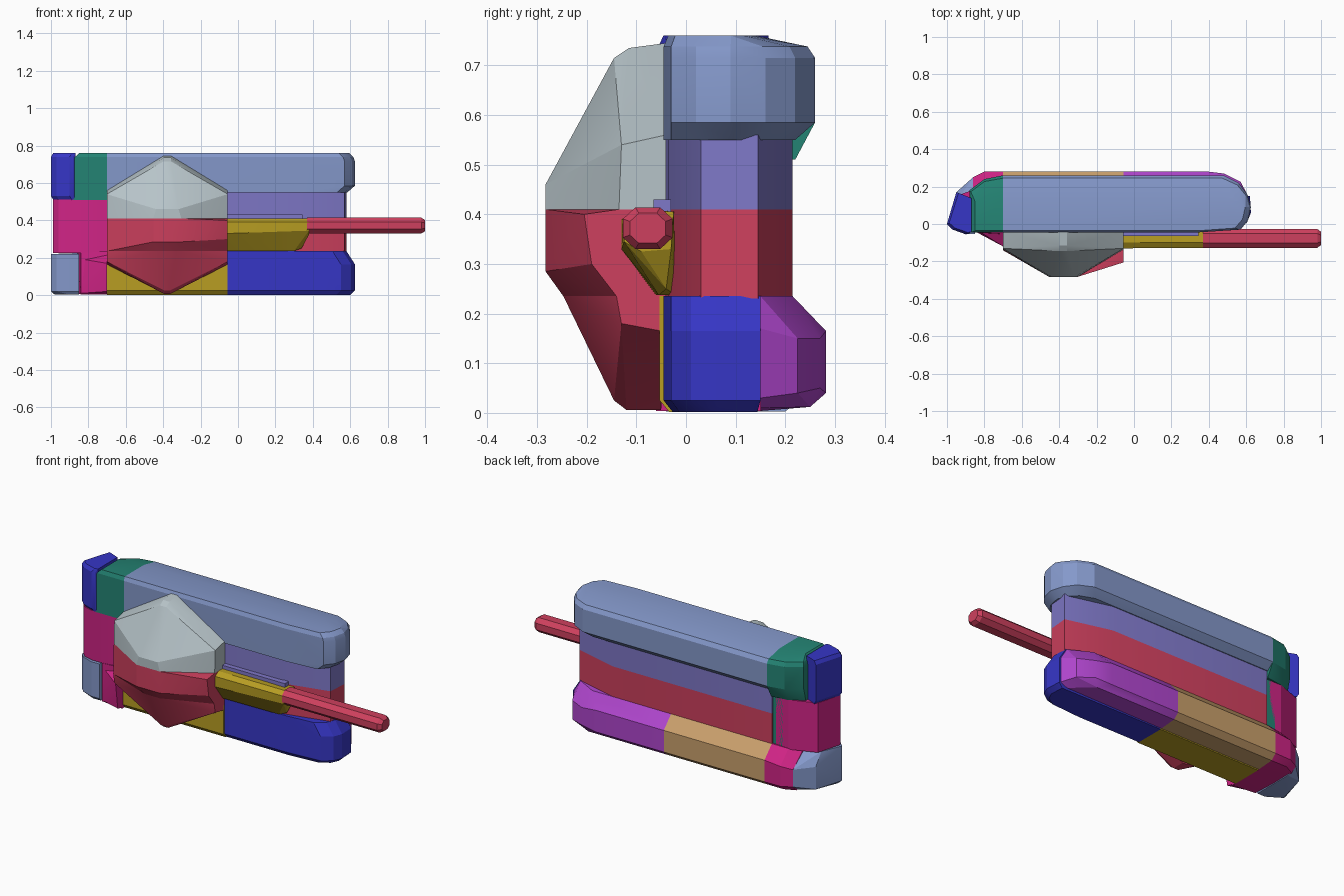
import bpy, bmesh

cube = bpy.data.objects.get("Cube")
if cube:
    bpy.data.objects.remove(cube, do_unlink=True)


def material(name, rgb):
    lin = [(c / 255 / 12.92) if c < 11 else ((c / 255 + 0.055) / 1.055) ** 2.4 for c in rgb]
    m = bpy.data.materials.new(name)
    m.use_nodes = True
    m.diffuse_color = (*lin, 1)
    m.node_tree.nodes["Principled BSDF"].inputs["Base Color"].default_value = (*lin, 1)
    return m


STEEL = material("steel blue", (132, 152, 202))
VIOLET = material("violet", (127, 120, 200))
CRIMSON = material("crimson", (206, 64, 94))
ROYAL = material("royal blue", (54, 54, 198))
GREY = material("pale grey", (182, 195, 200))
YELLOW = material("mustard", (184, 158, 34))
TEAL = material("teal", (36, 132, 116))
MAGENTA = material("magenta", (208, 36, 134))
PURPLE = material("purple", (176, 70, 206))
TAN = material("tan", (202, 160, 108))


def hull(name, mat, points):
    """Convex solid around a few corner points."""
    bm = bmesh.new()
    for p in points:
        bm.verts.new(p)
    res = bmesh.ops.convex_hull(bm, input=bm.verts[:])
    loose = {g for g in res["geom_interior"] + res["geom_unused"] if isinstance(g, bmesh.types.BMVert)}
    bmesh.ops.delete(bm, geom=list(loose), context="VERTS")
    bmesh.ops.dissolve_limit(bm, angle_limit=0.02, verts=bm.verts[:], edges=bm.edges[:])
    bmesh.ops.recalc_face_normals(bm, faces=bm.faces[:])
    me = bpy.data.meshes.new(name)
    bm.to_mesh(me)
    bm.free()
    me.materials.append(mat)
    ob = bpy.data.objects.new(name, me)
    bpy.context.collection.objects.link(ob)
    bpy.ops.object.select_all(action="DESELECT")
    ob.select_set(True)
    bpy.context.view_layer.objects.active = ob
    bpy.ops.object.shade_smooth_by_angle(angle=0.35)
    return ob


def stack(name, mat, outline, levels):
    """Plan outline stacked at several heights; level = z, front, back and end inset."""
    pts = []
    for z, front, back, end in levels:
        for x, y in outline:
            k = 1 - (back if y > 0.1 else front) / 0.16
            x2 = x - end if x > 0.45 else x + end if x < -0.84 else x
            pts.append((x2, 0.1 + (y - 0.1) * k, z))
    return hull(name, mat, pts)


def prism(name, mat, profile, x0, x1):
    """Side profile (y, z) swept along x."""
    return hull(name, mat, [(x, y, z) for x in (x0, x1) for y, z in profile])


# Upper rail with its rounded end
RAIL = [(0.76, 0.01, 0.12, 0.03), (0.738, 0, 0.015, 0.008), (0.715, 0, 0, 0),
        (0.585, 0, 0, 0), (0.55, 0, 0.04, 0.04)]
stack("upper_rail", STEEL,
      [(-0.70, -0.045), (0.34, -0.045), (0.57, -0.03), (0.61, 0.02), (0.625, 0.09),
       (0.605, 0.16), (0.56, 0.22), (0.48, 0.26), (-0.70, 0.26)], RAIL)
stack("rail_joint", TEAL,
      [(-0.88, -0.045), (-0.70, -0.045), (-0.70, 0.26), (-0.80, 0.24), (-0.88, 0.18)], RAIL[:-1] + [(0.51, 0, 0.04, 0)])
stack("upper_corner", ROYAL,
      [(-1.0, 0.0), (-0.97, -0.03), (-0.90, -0.055), (-0.88, -0.05), (-0.88, 0.14), (-0.95, 0.17)],
      [(0.76, 0.01, 0.01, 0.012), (0.74, 0, 0, 0), (0.53, 0, 0, 0), (0.51, 0.01, 0.01, 0.012)])

# Core wall, two colour bands
CORE = [(-0.70, -0.04), (0.3, -0.035), (0.57, 0.03), (0.58, 0.145), (0.32, 0.215), (-0.70, 0.215)]
stack("upper_core", VIOLET, CORE, [(0.56, 0, 0, 0), (0.41, 0, 0, 0)])
stack("lower_core", CRIMSON, CORE, [(0.41, 0, 0, 0), (0.23, 0, 0, 0)])
stack("core_joint", TEAL, [(-0.76, -0.03), (-0.69, -0.03), (-0.69, 0.205), (-0.76, 0.205)],
      [(0.55, 0, 0, 0), (0.23, 0, 0, 0)])
stack("core_end", MAGENTA,
      [(-0.99, 0.0), (-0.96, -0.03), (-0.90, -0.045), (-0.70, -0.042), (-0.72, 0.205), (-0.80, 0.205), (-0.95, 0.15)],
      [(0.512, 0, 0, 0), (0.225, 0, 0, 0)])

# Lower front rail
LOW = [(0.235, 0, 0, 0.045), (0.165, 0, 0, 0), (0.025, 0, 0, 0), (0.002, 0.02, 0.02, 0.025)]
stack("lower_front_rail", ROYAL,
      [(-0.055, -0.045), (0.34, -0.045), (0.55, -0.03), (0.605, 0.01), (0.625, 0.06),
       (0.62, 0.15), (-0.055, 0.15)], LOW)
stack("lower_middle_rail", YELLOW,
      [(-0.70, -0.053), (-0.055, -0.053), (-0.055, 0.15), (-0.70, 0.15)], LOW)

# Lower back rail
BACK = [(0.15, 0.235), (0.215, 0.235), (0.282, 0.165), (0.282, 0.04), (0.25, 0.012), (0.15, 0.004)]
prism("lower_back_rail", TAN, BACK, -0.70, -0.055)
hull("lower_back_rail_end", PURPLE,
     [(-0.055, y, z) for y, z in BACK] + [(0.38, y, z) for y, z in BACK[2:4]] +
     [(0.45, 0.25, 0.012), (0.45, 0.215, 0.235), (0.48, 0.27, 0.15), (0.48, 0.27, 0.05),
      (0.57, 0.15, 0.235), (0.61, 0.15, 0.17), (0.61, 0.15, 0.03), (0.57, 0.15, 0.01), (0.57, 0.225, 0.15), (0.57, 0.225, 0.04)])

# Lower left corner pieces
hull("lower_joint", MAGENTA,
     [(-0.70, y, z) for y, z in BACK] +
     [(-0.70, -0.053, 0.235), (-0.70, -0.06, 0.004), (-0.84, -0.045, 0.225), (-0.84, -0.045, 0.004),
      (-0.80, 0.28, 0.155), (-0.80, 0.28, 0.04), (-0.80, 0.25, 0.012), (-0.86, 0.25, 0.14),
      (-0.86, 0.25, 0.04), (-0.86, 0.22, 0.01), (-0.86, 0.15, 0.225), (-0.80, 0.205, 0.23)])
hull("joint_wedge", MAGENTA,
     [(-0.70, -0.12, 0.17), (-0.70, -0.045, 0.22), (-0.70, -0.10, 0.02), (-0.84, -0.045, 0.01),
      (-0.82, -0.045, 0.19), (-0.70, -0.045, 0.004)])
hull("lower_corner", STEEL,
     [(x, y, z) for x, y in [(-1.0, 0.0), (-0.97, -0.03), (-0.90, -0.055), (-0.85, -0.053)] for z in (0.02, 0.22)] +
     [(-0.98, 0.01, 0.003), (-0.90, -0.04, 0.003), (-0.85, 0.20, 0.003), (-0.85, -0.04, 0.003),
      (-0.95, 0.17, 0.02), (-0.95, 0.17, 0.15), (-0.86, 0.25, 0.04), (-0.86, 0.25, 0.14), (-0.95, 0.12, 0.22), (-0.86, 0.14, 0.225)])

# Faceted front pod: grey cap above, crimson bowl below
CX, HALF = -0.378, 0.323


def both(points):
    return [(CX + s * dx, y, z) for s in (-1, 1) for dx, y, z in points]


hull("pod_cap", GREY, both([
    (0.075, -0.283, 0.41), (0.06, -0.283, 0.46), (HALF, -0.135, 0.41), (HALF, -0.13, 0.54),
    (HALF, -0.04, 0.56), (HALF, -0.04, 0.41), (0.02, -0.145, 0.715), (0.02, -0.115, 0.735), (0.02, -0.04, 0.745)]))
hull("pod_band", CRIMSON, both([
    (0.075, -0.283, 0.41), (0.075, -0.283, 0.285), (0.05, -0.247, 0.235), (HALF, -0.135, 0.41),
    (HALF, -0.14, 0.235), (HALF, -0.04, 0.41), (HALF, -0.04, 0.235)]) +
    [(-0.055, -0.205, 0.40), (-0.055, -0.19, 0.30)])
hull("pod_bowl", CRIMSON, both([
    (0.05, -0.247, 0.235), (HALF, -0.14, 0.235), (HALF, -0.13, 0.18), (HALF, -0.05, 0.165),
    (HALF, -0.04, 0.235), (0.015, -0.145, 0.025), (0.015, -0.12, 0.006), (0.015, -0.05, 0.006)]))

# Rod mount, trim strip and rod
hull("rod_mount", YELLOW,
     [(-0.055, -0.10, 0.41), (-0.055, -0.13, 0.39), (-0.055, -0.13, 0.33), (-0.055, -0.06, 0.237),
      (-0.055, -0.02, 0.41), (-0.055, -0.02, 0.237), (0.30, -0.055, 0.237), (0.30, -0.02, 0.237),
      (0.34, -0.04, 0.25), (0.38, -0.10, 0.41), (0.38, -0.127, 0.39), (0.38, -0.125, 0.345),
      (0.38, -0.09, 0.325), (0.38, -0.03, 0.33), (0.38, -0.025, 0.405)])
prism("trim_strip", VIOLET, [(-0.065, 0.405), (-0.03, 0.405), (-0.03, 0.43), (-0.065, 0.43)], -0.055, 0.345)

OCTAGON = [(-0.5, 1), (0.5, 1), (1, 0.45), (1, -0.45), (0.5, -1), (-0.5, -1), (-1, -0.45), (-1, 0.45)]
hull("rod", CRIMSON,
     [(x, -0.077 + a * 0.05 * k, 0.372 + b * 0.042 * k)
      for x, k in ((0.37, 1), (0.98, 1), (1.0, 0.72)) for a, b in OCTAGON])
